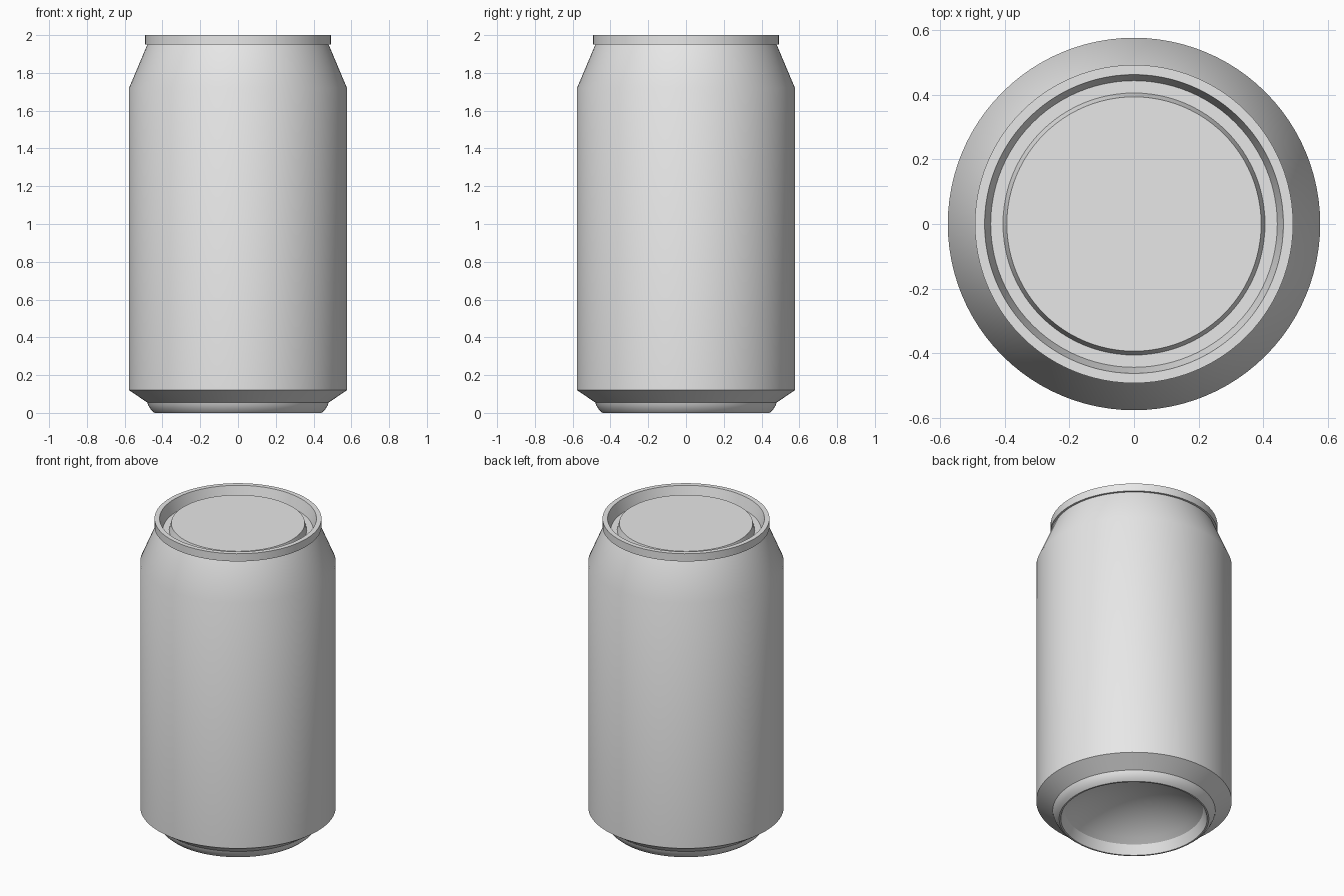
import bpy
import bmesh
import math

cube = bpy.data.objects.get("Cube")
if cube:
    bpy.data.objects.remove(cube, do_unlink=True)

SEGMENTS = 96

# Plain metal material
metal = bpy.data.materials.new("light grey metal")
metal.use_nodes = True
colour = (0.8, 0.8, 0.8, 1.0)
metal.diffuse_color = colour
metal.node_tree.nodes["Principled BSDF"].inputs["Base Color"].default_value = colour


def lathe(name, profile):
    """Revolve (radius, height) points around z; radius 0 makes a pole."""
    bm = bmesh.new()
    rings = []
    for r, z in profile:
        if r == 0:
            rings.append([bm.verts.new((0, 0, z))] * SEGMENTS)
        else:
            rings.append([bm.verts.new((r * math.cos(a), r * math.sin(a), z))
                          for a in (2 * math.pi * i / SEGMENTS for i in range(SEGMENTS))])
    for low, high in zip(rings, rings[1:]):
        for i in range(SEGMENTS):
            j = (i + 1) % SEGMENTS
            corners = list(dict.fromkeys((low[i], low[j], high[j], high[i])))
            bm.faces.new(corners)
    mesh = bpy.data.meshes.new(name)
    bm.to_mesh(mesh)
    bm.free()
    mesh.materials.append(metal)
    obj = bpy.data.objects.new(name, mesh)
    bpy.context.collection.objects.link(obj)
    bpy.ops.object.select_all(action='DESELECT')
    obj.select_set(True)
    bpy.context.view_layer.objects.active = obj
    bpy.ops.object.shade_smooth_by_angle(angle=math.radians(30))
    return obj


# Base: domed underside, standing lip and outer bevel
dome_r, dome_edge, dome_top, steps = 0.408, 0.06, 0.20, 10
rise = dome_top - dome_edge
sphere_r = (dome_r ** 2 + rise ** 2) / (2 * rise)
half_angle = math.asin(dome_r / sphere_r)
dome = [(0, dome_top)]
for k in range(1, steps + 1):
    a = half_angle * k / steps
    dome.append((sphere_r * math.sin(a), dome_top - sphere_r * (1 - math.cos(a))))
lathe("base", dome + [(0.432, 0.0), (0.442, 0.0), (0.46, 0.015),
                      (0.475, 0.04), (0.48, 0.055), (0.577, 0.12)])

# Body: straight wall and tapered neck
lathe("body", [(0.577, 0.12), (0.577, 1.72), (0.48, 1.95)])

# Lid: overhanging rim, sunken groove and raised centre panel
lathe("lid", [(0.48, 1.95), (0.493, 1.95), (0.493, 2.0), (0.463, 2.0),
              (0.444, 1.925), (0.406, 1.925), (0.394, 1.97), (0, 1.97)])
